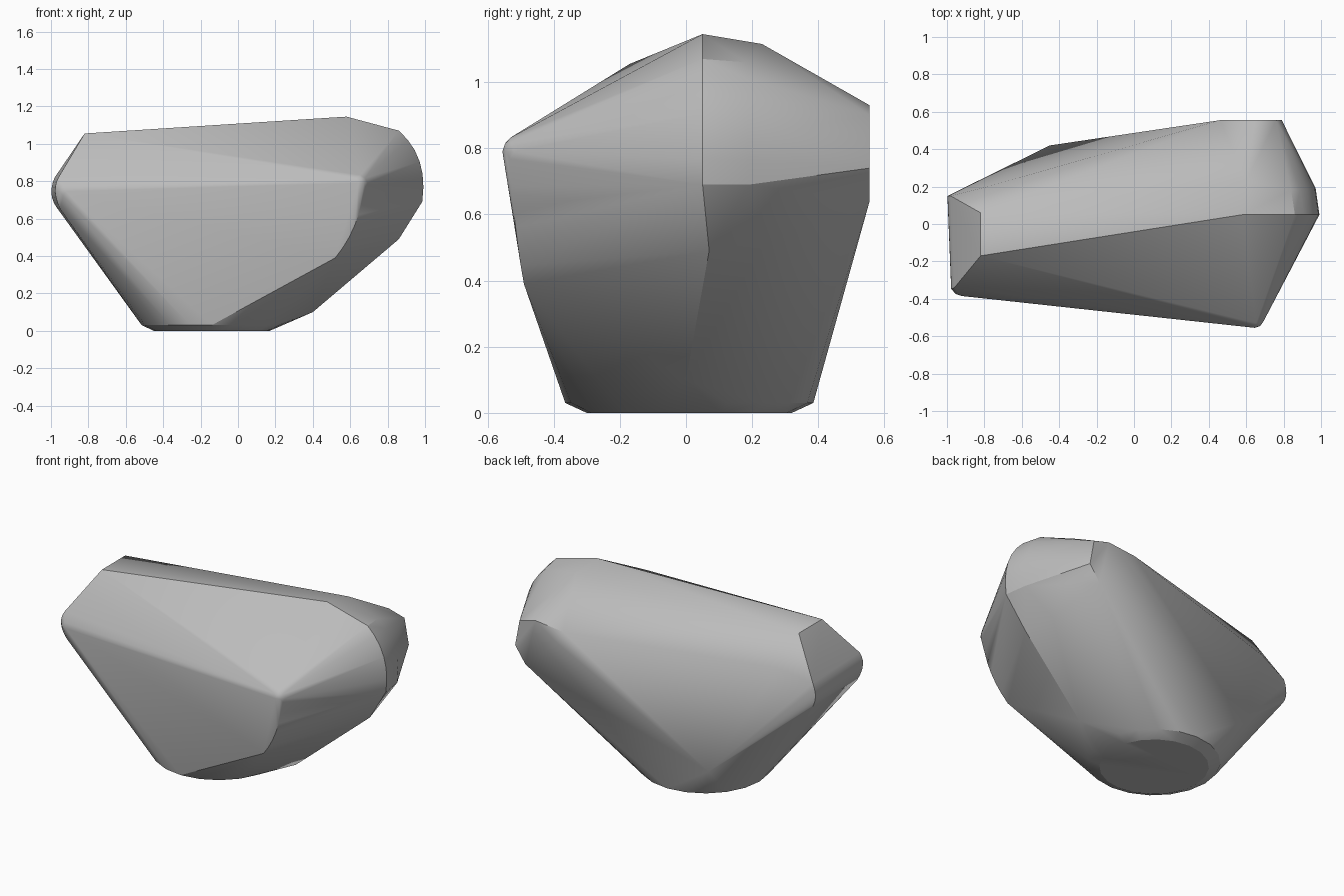
import bpy
import bmesh
import math
from mathutils import Vector

# Remove the default cube only
default_cube = bpy.data.objects.get("Cube")
if default_cube:
    bpy.data.objects.remove(default_cube, do_unlink=True)


def make_material(name, color):
    material = bpy.data.materials.new(name)
    material.use_nodes = True
    material.diffuse_color = color
    shader = material.node_tree.nodes["Principled BSDF"]
    shader.inputs["Base Color"].default_value = color
    shader.inputs["Roughness"].default_value = 0.8
    return material


def ring(center, radius, height, sides=20):
    """Horizontal circle of points."""
    return [
        Vector((center[0] + radius * math.cos(math.tau * i / sides),
                center[1] + radius * math.sin(math.tau * i / sides),
                height))
        for i in range(sides)
    ]


def rounded_nose(start, middle, end, steps=6):
    """Quadratic curve that rounds one blunt edge of the stone."""
    a, b, c = Vector(start), Vector(middle), Vector(end)
    points = []
    for i in range(steps + 1):
        t = i / steps
        points.append(a.lerp(b, t).lerp(b.lerp(c, t), t))
    return points


def ball(center, radius):
    """Points of a small sphere that softens a corner."""
    bm = bmesh.new()
    bmesh.ops.create_icosphere(bm, subdivisions=2, radius=radius)
    points = [v.co + Vector(center) for v in bm.verts]
    bm.free()
    return points


def hull_object(name, points, material):
    """Wrap the feature points in one closed convex skin."""
    mesh = bpy.data.meshes.new(name)
    bm = bmesh.new()
    for point in points:
        bm.verts.new(point)
    bmesh.ops.convex_hull(bm, input=bm.verts[:])
    loose = [v for v in bm.verts if not v.link_faces]
    bmesh.ops.delete(bm, geom=loose, context="VERTS")
    bmesh.ops.recalc_face_normals(bm, faces=bm.faces[:])
    bm.to_mesh(mesh)
    bm.free()
    mesh.materials.append(material)
    obj = bpy.data.objects.new(name, mesh)
    bpy.context.collection.objects.link(obj)
    return obj


# Flat round foot with a chamfered rim
base_center = (-0.14, 0.01)
foot = ring(base_center, 0.31, 0) + ring(base_center, 0.375, 0.03)

# Ridge along the top
ridge = [
    (-0.82, -0.17, 1.055), (-0.82, 0.06, 1.055),
    (0.58, 0.05, 1.145), (0.6, 0.23, 1.115), (0.86, 0.05, 1.07),
]

# Flat back patch and the corner below it
back = [
    (0.46, 0.555, 0.91), (0.65, 0.555, 0.93), (0.76, 0.555, 0.9),
    (0.79, 0.555, 0.74), (0.72, 0.555, 0.64), (0.5, 0.555, 0.83),
    (-0.45, 0.42, 0.23), (-0.78, 0.2, 0.88),
]

# Lower right flank
flank = [
    (0.86, 0.07, 0.49), (0.8, 0.24, 0.52), (0.4, 0, 0.1),
]

# Rounded right nose: two parallel curves
nose = rounded_nose((0.86, 0.05, 1.07), (1.02, 0.05, 0.93), (0.985, 0.05, 0.69))
nose += rounded_nose((0.84, 0.18, 1.06), (1, 0.19, 0.92), (0.965, 0.19, 0.69))

# Rounded left end: blunt edge running front to back
left_end = rounded_nose((-0.98, 0.15, 0.82), (-1.02, 0.15, 0.73), (-0.97, 0.15, 0.66))
left_end += rounded_nose((-0.96, -0.34, 0.82), (-1, -0.36, 0.75), (-0.95, -0.33, 0.65))
left_end += ball((-0.92, -0.33, 0.745), 0.055)

# Front apex and the curved edge below it
front = ball((0.645, -0.505, 0.79), 0.05)
front += rounded_nose((0.67, -0.53, 0.75), (0.65, -0.52, 0.55), (0.52, -0.49, 0.39))

# Assemble the stone
grey = make_material("stone grey", (0.5, 0.5, 0.5, 1))
points = foot + nose + left_end + front
points += [Vector(p) for p in ridge + back + flank]
stone = hull_object("stone", points, grey)

bpy.ops.object.select_all(action="DESELECT")
stone.select_set(True)
bpy.context.view_layer.objects.active = stone
bpy.ops.object.shade_smooth_by_angle(angle=math.radians(25))
